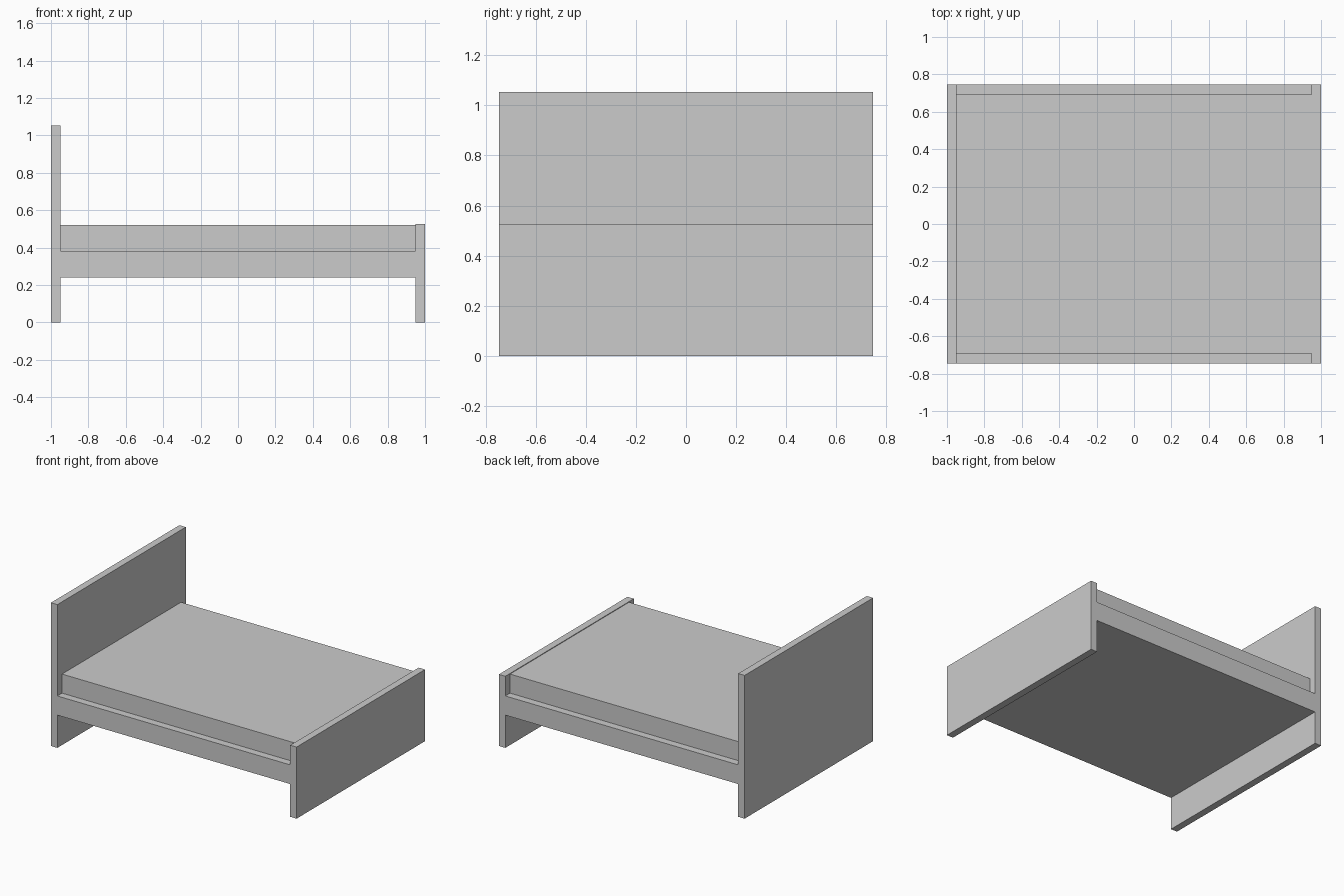
import bpy

if "Cube" in bpy.data.objects:
    bpy.data.objects.remove(bpy.data.objects["Cube"])

HALF_W = 0.747   # half width of the frame
BOARD = 0.052    # thickness of the end boards
INNER = 1 - BOARD


def box(name, x, y, z):
    """Add a box spanning the given (min, max) ranges."""
    spans = (x, y, z)
    bpy.ops.mesh.primitive_cube_add(size=1, location=[(a + b) / 2 for a, b in spans])
    ob = bpy.context.object
    ob.name = name
    ob.scale = [b - a for a, b in spans]
    bpy.ops.object.transform_apply(location=False, rotation=False, scale=True)
    return ob


width = (-HALF_W, HALF_W)

# End boards standing on the floor
box("headboard", (-1, -INNER), width, (0, 1.054))
box("footboard", (INNER, 1), width, (0, 0.527))

# Solid platform between the boards
box("bed_base", (-INNER, INNER), width, (0.241, 0.382))

# Mattress, slightly narrower than the platform
box("mattress", (-INNER, INNER), (-0.692, 0.692), (0.382, 0.522))
